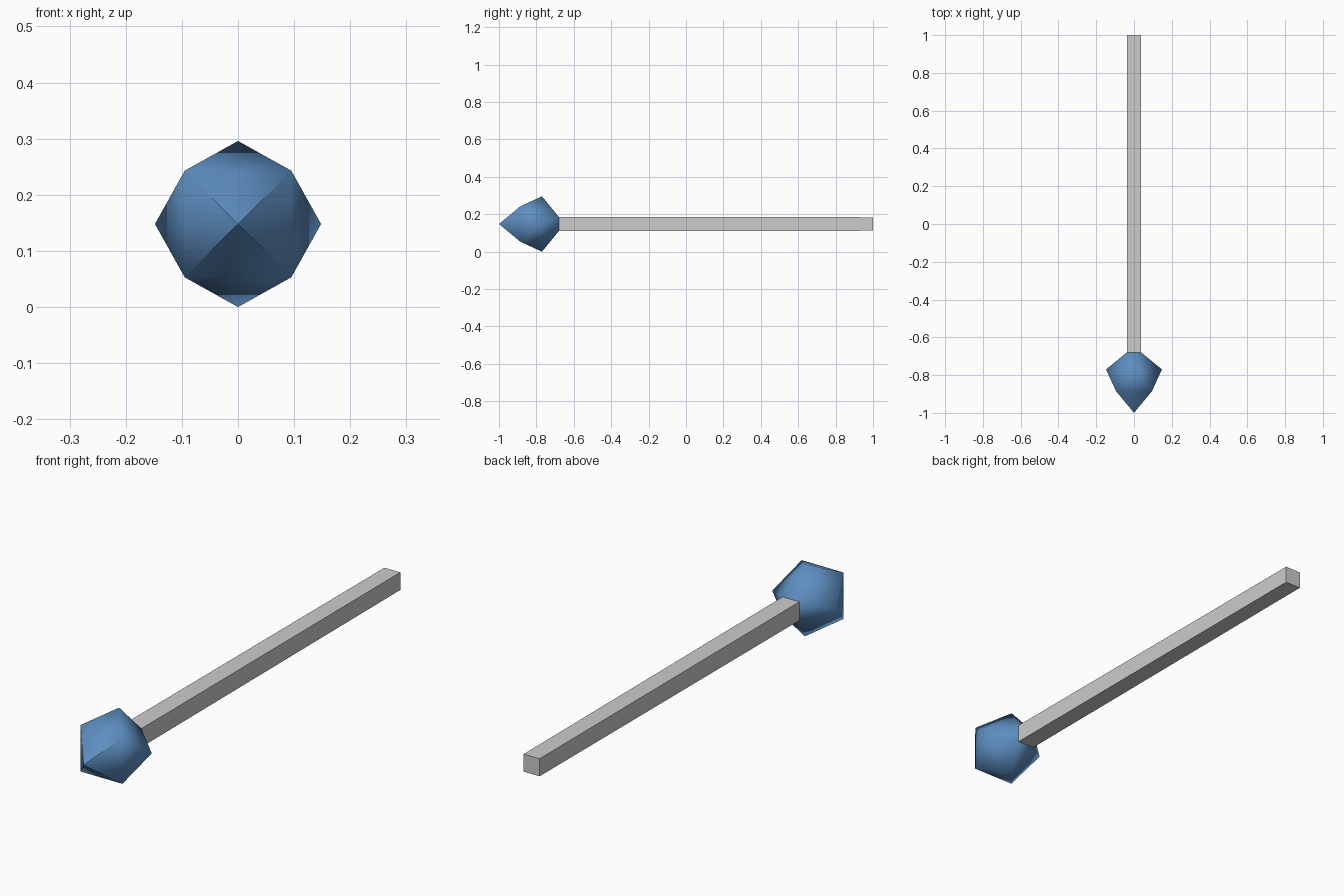
import bpy, bmesh
from mathutils import Matrix, Vector

if "Cube" in bpy.data.objects:
    bpy.data.objects.remove(bpy.data.objects["Cube"])

Z = 0.148          # height of the centre line
NECK_Y = -0.68     # where the head meets the shaft
NECK, END = 0.038, 0.036


def make_object(name, bm):
    bmesh.ops.recalc_face_normals(bm, faces=bm.faces)
    mesh = bpy.data.meshes.new(name)
    bm.to_mesh(mesh)
    bm.free()
    obj = bpy.data.objects.new(name, mesh)
    bpy.context.collection.objects.link(obj)
    return obj


def ring(bm, points, y):
    return [bm.verts.new((x, y, Z + z)) for x, z in points]


def square(r):
    return [(r, r), (-r, r), (-r, -r), (r, -r)]


# Shaft: long, very slightly tapered square bar
bm = bmesh.new()
a, b = ring(bm, square(NECK), NECK_Y), ring(bm, square(END), 1.0)
for i in range(4):
    j = (i + 1) % 4
    bm.faces.new((a[i], a[j], b[j], b[i]))
bm.faces.new(a)
bm.faces.new(b)
make_object("shaft", bm)

# Head: pointed faceted bud with smooth shading and creases at the tip
bm = bmesh.new()
tip = bm.verts.new((0, -1, Z))
diag = ring(bm, square(0.095), -0.885)
side = ring(bm, [(0, 0.148), (-0.148, 0), (0, -0.148), (0.148, 0)], -0.77)
neck = ring(bm, square(NECK), NECK_Y)
for i in range(4):
    j = (i + 1) % 4
    bm.faces.new((tip, diag[i], diag[j]))
    bm.faces.new((diag[i], side[i], diag[j]))
    bm.faces.new((diag[j], side[i], side[j]))
    bm.faces.new((side[i], neck[j], side[j]))
    bm.faces.new((side[i], neck[i], neck[j]))
for f in bm.faces:
    f.smooth = True
for e in tip.link_edges:
    e.smooth = False
head = make_object("head", bm)

blue = bpy.data.materials.new("blue")
blue.diffuse_color = (0.11, 0.27, 0.53, 1)
blue.use_nodes = True
blue.node_tree.nodes["Principled BSDF"].inputs["Base Color"].default_value = blue.diffuse_color
head.data.materials.append(blue)
